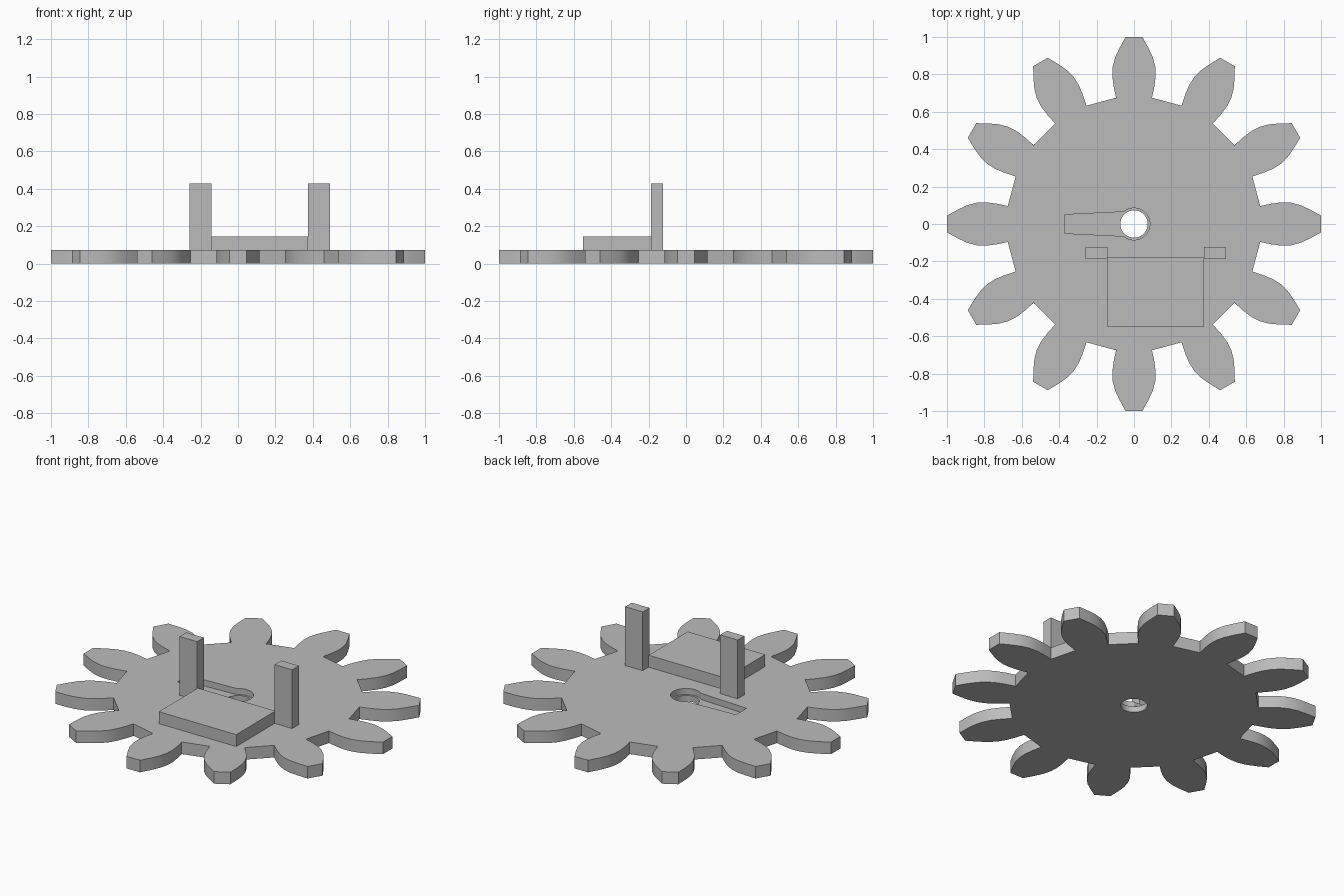
import bpy, bmesh, math
from mathutils import Matrix, Vector

cube = bpy.data.objects.get("Cube")
if cube:
    bpy.data.objects.remove(cube, do_unlink=True)

grey = bpy.data.materials.new("plain grey")
grey.use_nodes = True
grey.diffuse_color = (0.5, 0.5, 0.5, 1)
grey.node_tree.nodes["Principled BSDF"].inputs["Base Color"].default_value = (0.5, 0.5, 0.5, 1)

THICK = 0.073
TEETH = 12


def prism(name, outline, z0, z1):
    """Extrude a flat outline between two heights."""
    bm = bmesh.new()
    face = bm.faces.new([bm.verts.new((p[0], p[1], z0)) for p in outline])
    top = bmesh.ops.extrude_face_region(bm, geom=[face])["geom"]
    verts = [v for v in top if isinstance(v, bmesh.types.BMVert)]
    bmesh.ops.translate(bm, verts=verts, vec=(0, 0, z1 - z0))
    bmesh.ops.recalc_face_normals(bm, faces=bm.faces)
    mesh = bpy.data.meshes.new(name)
    bm.to_mesh(mesh)
    bm.free()
    mesh.materials.append(grey)
    obj = bpy.data.objects.new(name, mesh)
    bpy.context.collection.objects.link(obj)
    return obj


def block(name, x0, x1, y0, y1, z1):
    return prism(name, [(x0, y0), (x1, y0), (x1, y1), (x0, y1)], THICK, z1)


def arc(radius, start, end, steps):
    angles = [start + (end - start) * i / steps for i in range(steps + 1)]
    return [(radius * math.cos(a), radius * math.sin(a)) for a in angles]


def select_only(obj):
    bpy.ops.object.select_all(action='DESELECT')
    obj.select_set(True)
    bpy.context.view_layer.objects.active = obj


# Gear wheel: one mirrored tooth profile repeated around the centre
flank = [(0.096, 0.675), (0.109, 0.735), (0.116, 0.79), (0.114, 0.84),
         (0.101, 0.89), (0.078, 0.94), (0.045, 1.0)]
tooth = flank + [(-x, y) for x, y in reversed(flank)]
outline = []
for i in range(TEETH):
    turn = Matrix.Rotation(i * math.tau / TEETH, 2)
    outline += [turn @ Vector(p) for p in tooth]
gear = prism("gear_wheel", outline, 0, THICK)

# Shaft hole right through, and keyhole pocket sunk into the top
hole = prism("hole_cutter", arc(0.073, 0, math.tau, 48)[:-1], -0.1, 0.2)
bend = math.radians(130)
pocket_shape = arc(0.085, -bend, bend, 40) + [(-0.37, 0.05), (-0.37, -0.05)]
pocket = prism("pocket_cutter", pocket_shape, 0.036, 0.2)
for cutter in (hole, pocket):
    cutter.hide_render = True
    cut = gear.modifiers.new(cutter.name, 'BOOLEAN')
    cut.operation = 'DIFFERENCE'
    cut.solver = 'EXACT'
    cut.object = cutter
    select_only(gear)
    bpy.ops.object.modifier_apply(modifier=cut.name)
    bpy.data.objects.remove(cutter, do_unlink=True)
select_only(gear)
bpy.ops.object.shade_smooth_by_angle(angle=math.radians(25))

# Raised slab between two upright posts
block("slab", -0.143, 0.375, -0.552, -0.178, 0.145)
for side, x in (("right", -0.26), ("left", 0.375)):
    block(side + "_post", x, x + 0.117, -0.186, -0.122, 0.428)
